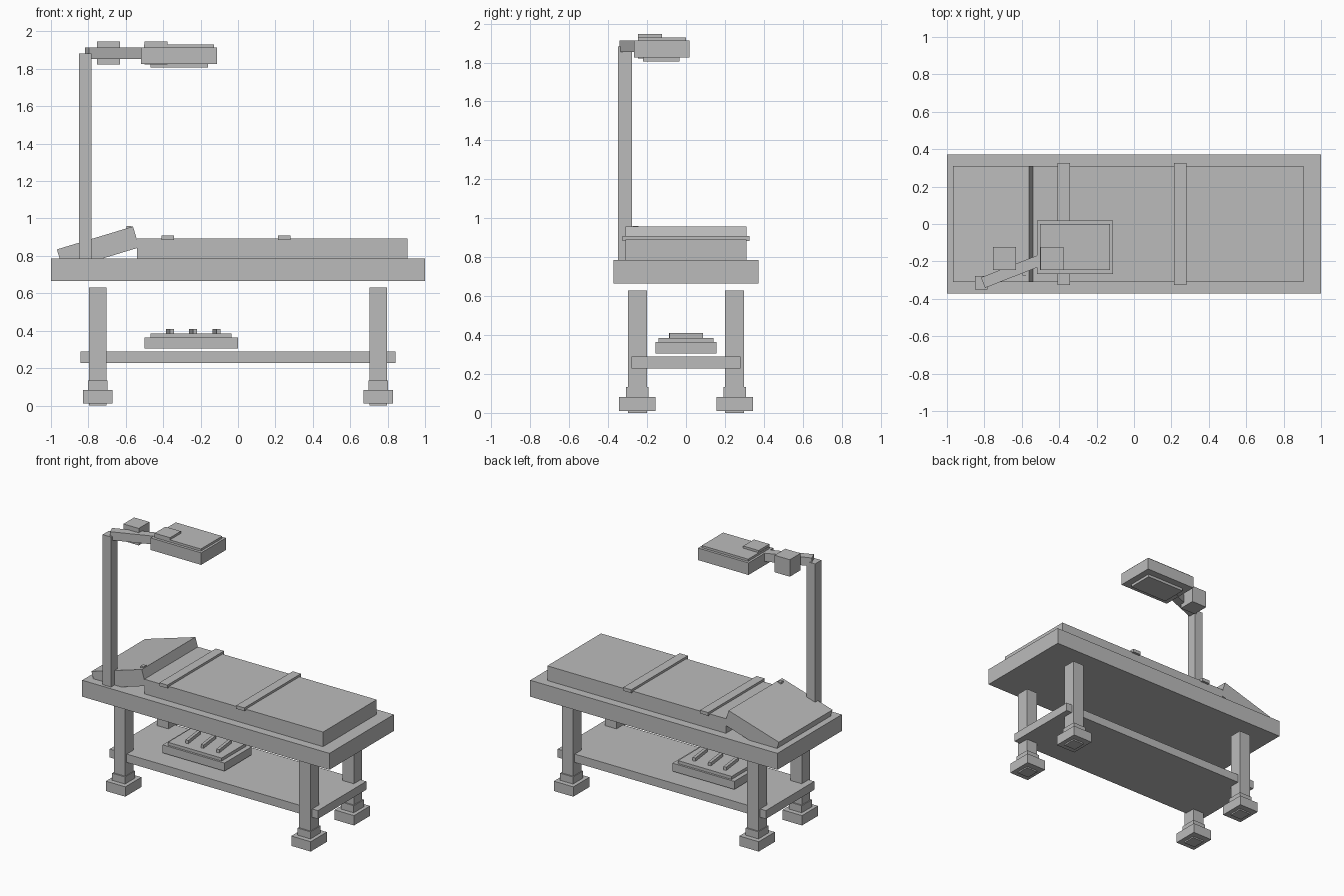
import bpy, math
from mathutils import Matrix

if "Cube" in bpy.data.objects:
    bpy.data.objects.remove(bpy.data.objects["Cube"])

grey = bpy.data.materials.new("plain grey")
grey.diffuse_color = (0.5, 0.5, 0.5, 1)
grey.use_nodes = True
grey.node_tree.nodes["Principled BSDF"].inputs["Base Color"].default_value = grey.diffuse_color


def box(name, x, y, z, turn=0, axis='Z'):
    """Box from (min, max) spans, optionally turned about its centre."""
    spans = (x, y, z)
    centre = [(a + b) / 2 for a, b in spans]
    bpy.ops.mesh.primitive_cube_add(size=1)
    ob = bpy.context.object
    ob.name = name
    ob.data.transform(Matrix.Diagonal([b - a for a, b in spans] + [1]))
    ob.location = centre
    ob.rotation_euler['XYZ'.index(axis)] = math.radians(turn)
    ob.data.materials.append(grey)
    return ob


def around(c, size):
    return (c - size / 2, c + size / 2)


# Table top, mattress and straps
box("table_top", (-1, 1), (-0.372, 0.372), (0.665, 0.785))
box("mattress", (-0.54, 0.905), (-0.31, 0.31), (0.785, 0.892))
for x in (-0.375, 0.247):
    box("strap", around(x, 0.066), (-0.327, 0.327), (0.884, 0.908))

# Tilted head rest with a small knob
box("head_rest", around(-0.748, 0.425), (-0.31, 0.31), around(0.84, 0.117), -16.8, 'Y')
box("head_rest_knob", around(-0.583, 0.025), around(-0.26, 0.03), (0.93, 0.961))

# Legs with collars and feet
for sx in (-1, 1):
    for sy in (-1, 1):
        x, y = 0.75 * sx, 0.25 * sy
        box("leg", around(x, 0.092), around(y, 0.097), (0, 0.63))
        box("leg_collar", around(x, 0.104), around(y, 0.116), (0.08, 0.134))
        box("foot", around(x, 0.157), around(y, 0.186), (0.01, 0.082))

# Lower shelf and instrument tray
box("shelf", (-0.842, 0.842), (-0.28, 0.28), (0.228, 0.289))
box("tray", (-0.5, 0), (-0.156, 0.156), (0.305, 0.364))
box("tray_liner", (-0.468, -0.034), (-0.141, 0.141), (0.36, 0.386))
for x in (-0.364, -0.24, -0.114):
    box("instrument", around(x, 0.022), around(0, 0.172), (0.38, 0.41), 7)

# Lamp post, slanted arm and joints
box("lamp_post", (-0.85, -0.782), (-0.35, -0.278), (0.78, 1.882))
box("lamp_arm", around(-0.632, 0.376), around(-0.245, 0.06), (1.853, 1.914), 21.4)
for x in (-0.692, -0.439):
    box("arm_joint", around(x, 0.124), around(-0.185, 0.124), (1.822, 1.946))

# Lamp head with cover and lens
box("lamp_head", (-0.519, -0.111), (-0.267, 0.019), (1.826, 1.914))
box("lamp_cover", (-0.503, -0.128), (-0.247, 0), (1.91, 1.93))
box("lamp_lens", (-0.467, -0.16), (-0.22, -0.034), (1.806, 1.83))
